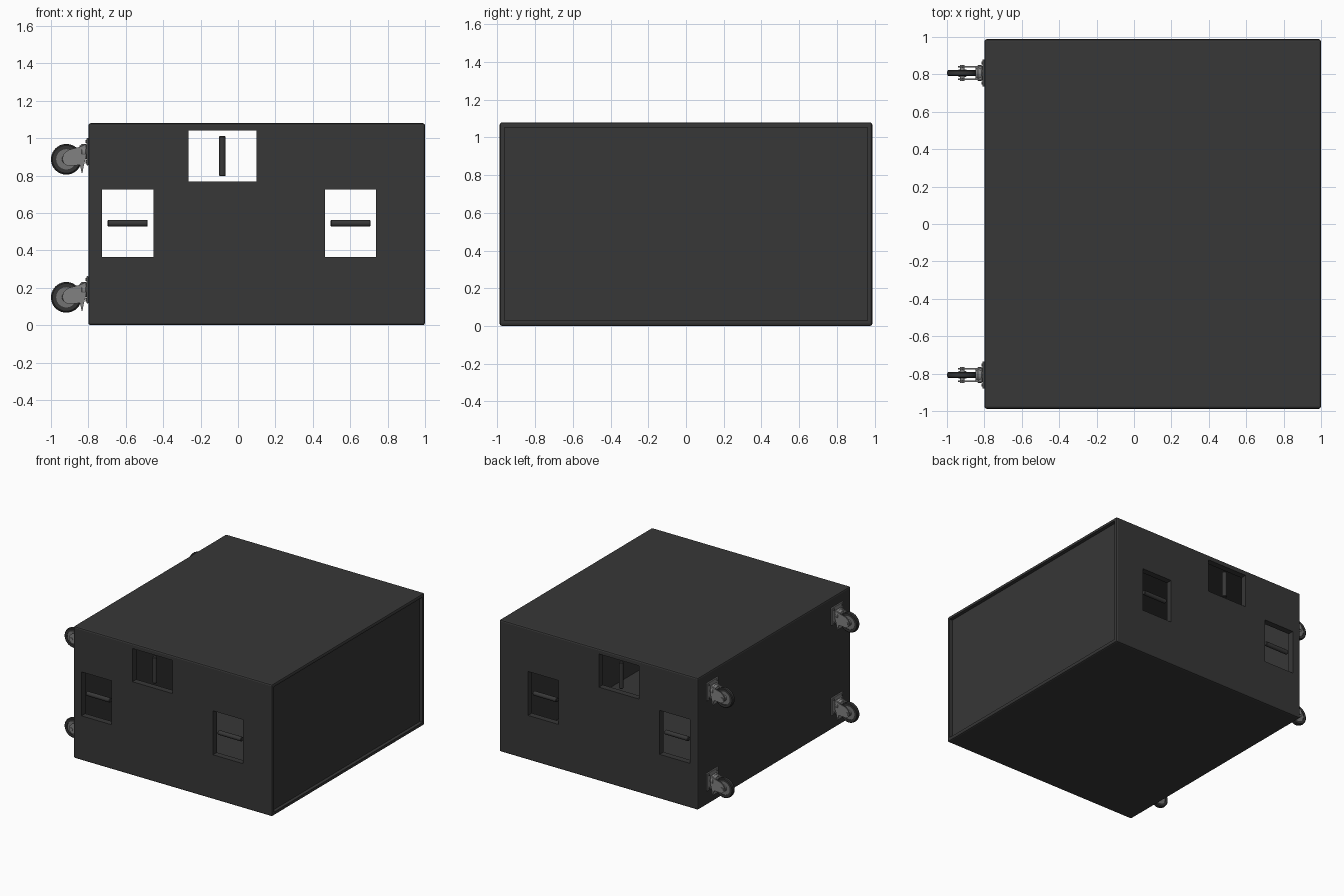
import bpy, bmesh, math
from mathutils import Matrix, Vector

if "Cube" in bpy.data.objects:
    bpy.data.objects.remove(bpy.data.objects["Cube"])


def mat(name, v):
    m = bpy.data.materials.new(name)
    m.diffuse_color = (v, v, v, 1)
    m.use_nodes = True
    m.node_tree.nodes["Principled BSDF"].inputs["Base Color"].default_value = m.diffuse_color
    return m


BLACK = mat("black paint", 0.038)
RUBBER = mat("dark rubber", 0.035)
STEEL = mat("grey steel", 0.22)
HUB = mat("hub grey", 0.17)


def finish(name, bm, material, smooth=None):
    bmesh.ops.recalc_face_normals(bm, faces=bm.faces)
    me = bpy.data.meshes.new(name)
    bm.to_mesh(me)
    bm.free()
    ob = bpy.data.objects.new(name, me)
    bpy.context.collection.objects.link(ob)
    me.materials.append(material)
    if smooth:
        bpy.ops.object.select_all(action='DESELECT')
        ob.select_set(True)
        bpy.context.view_layer.objects.active = ob
        bpy.ops.object.shade_smooth_by_angle(angle=math.radians(smooth))
    return ob


def box(name, lo, hi, material, bevel=0, segs=2):
    lo, hi = Vector(lo), Vector(hi)
    bm = bmesh.new()
    bmesh.ops.create_cube(bm, size=1)
    bmesh.ops.scale(bm, vec=hi - lo, verts=bm.verts)
    bmesh.ops.translate(bm, vec=(lo + hi) / 2, verts=bm.verts)
    if bevel:
        bmesh.ops.bevel(bm, geom=bm.edges[:], offset=bevel, segments=segs,
                        profile=0.5, affect='EDGES')
    return finish(name, bm, material)


def lathe(name, profile, center, axis, material, n=32):
    """Spin (radius, along) points about an axis through center."""
    rot = Vector((0, 0, 1)).rotation_difference(Vector(axis)).to_matrix().to_4x4()
    bm = bmesh.new()
    vs = [bm.verts.new((r, 0, h)) for r, h in profile]
    es = [bm.edges.new(p) for p in zip(vs, vs[1:])]
    bmesh.ops.spin(bm, geom=vs + es, cent=(0, 0, 0), axis=(0, 0, 1),
                   angle=2 * math.pi, steps=n, use_duplicate=False)
    bmesh.ops.remove_doubles(bm, verts=bm.verts, dist=1e-5)
    bmesh.ops.transform(bm, matrix=Matrix.Translation(center) @ rot, verts=bm.verts)
    return finish(name, bm, material, 35)


def prism(name, pts, y0, y1, material):
    """Extrude an (x, z) outline from y0 to y1."""
    bm = bmesh.new()
    f = bm.faces.new([bm.verts.new((x, y0, z)) for x, z in pts])
    r = bmesh.ops.extrude_face_region(bm, geom=[f])
    bmesh.ops.translate(bm, vec=(0, y1 - y0, 0),
                        verts=[v for v in r['geom'] if isinstance(v, bmesh.types.BMVert)])
    return finish(name, bm, material)


def cut(target, cutter):
    cutter.hide_render = True
    m = target.modifiers.new("cut", 'BOOLEAN')
    m.operation, m.solver, m.object = 'DIFFERENCE', 'EXACT', cutter
    bpy.context.view_layer.objects.active = target
    bpy.ops.object.modifier_apply(modifier=m.name)
    bpy.data.objects.remove(cutter)


# Hollow cabinet with a recessed front panel on the +x side
cabinet = box("cabinet", (-0.8, -0.988, 0), (1.0, 0.988, 1.08), BLACK, 0.012)
cut(cabinet, box("cavity", (-0.76, -0.938, 0.04), (0.92, 0.938, 1.05), BLACK))
cut(cabinet, box("panel_recess", (0.972, -0.962, 0.028), (1.1, 0.962, 1.054), BLACK))

# Handle openings through both side walls: x range, z range
OPENINGS = [(-0.727, -0.453, 0.365, 0.725),
            (-0.265, 0.098, 0.768, 1.04),
            (0.465, 0.739, 0.365, 0.725)]
for x0, x1, z0, z1 in OPENINGS:
    cut(cabinet, box("opening", (x0, -1.2, z0), (x1, 1.2, z1), BLACK))
    # Grip bars run across the short side of each opening
    cx, cz = (x0 + x1) / 2, (z0 + z1) / 2
    upright = (x1 - x0) > (z1 - z0)
    for s in (-1, 1):
        h, r = 0.107, 0.018
        lathe("grip_bar", [(0, -h), (r - 0.004, -h), (r, -h + 0.004),
                           (r, h - 0.004), (r - 0.004, h), (0, h)],
              (cx, s * 0.957, cz), (0, 0, 1) if upright else (1, 0, 0), BLACK, 20)

# Casters on the -x side
FORK = [(-0.812, 0.968), (-0.85, 0.952), (-0.908, 0.937), (-0.932, 0.915),
        (-0.94, 0.888), (-0.932, 0.866), (-0.912, 0.852), (-0.845, 0.856),
        (-0.834, 0.807), (-0.825, 0.85), (-0.812, 0.9)]
for sy in (-0.807, 0.807):
    for dz in (0, -0.738):
        wheel = (-0.918, sy, 0.887 + dz)
        # Mounting plate, bolts and swivel bearing
        box("caster_plate", (-0.81, sy - 0.073, 0.855 + dz), (-0.798, sy + 0.073, 1.0 + dz),
            STEEL, 0.003, 1)
        for by in (-0.054, 0.054):
            for bz in (-0.054, 0.054):
                lathe("plate_bolt", [(0, 0), (0.009, 0), (0.009, 0.006), (0, 0.006)],
                      (-0.816, sy + by, 0.928 + bz + dz), (1, 0, 0), HUB, 6)
        lathe("swivel_bearing", [(0, -0.04), (0.03, -0.04), (0.042, -0.025),
                                 (0.042, -0.008), (0.036, 0), (0, 0)],
              (-0.808, sy, 0.928 + dz), (1, 0, 0), STEEL, 24)
        # Fork: two cheeks joined by a crown
        for s in (-1, 1):
            prism("fork_cheek", [(x, z + dz) for x, z in FORK],
                  sy + s * 0.03, sy + s * 0.038, STEEL)
        prism("fork_crown", [(x, z + dz) for x, z in
                             [(-0.812, 0.966), (-0.846, 0.952), (-0.832, 0.9),
                              (-0.832, 0.812), (-0.825, 0.85), (-0.812, 0.9)]],
              sy - 0.03, sy + 0.03, STEEL)
        # Axle, tyre and hub
        lathe("axle", [(0, -0.043), (0.013, -0.043), (0.013, 0.043), (0, 0.043)],
              wheel, (0, 1, 0), STEEL, 12)
        lathe("tyre", [(0.054, -0.016), (0.074, -0.016), (0.08, -0.011), (0.082, 0),
                       (0.08, 0.011), (0.074, 0.016), (0.054, 0.016), (0.054, -0.016)],
              wheel, (0, 1, 0), RUBBER, 40)
        lathe("hub", [(0, -0.02), (0.02, -0.02), (0.024, -0.012), (0.055, -0.012),
                      (0.055, 0.012), (0.024, 0.012), (0.02, 0.02), (0, 0.02)],
              wheel, (0, 1, 0), HUB, 32)
